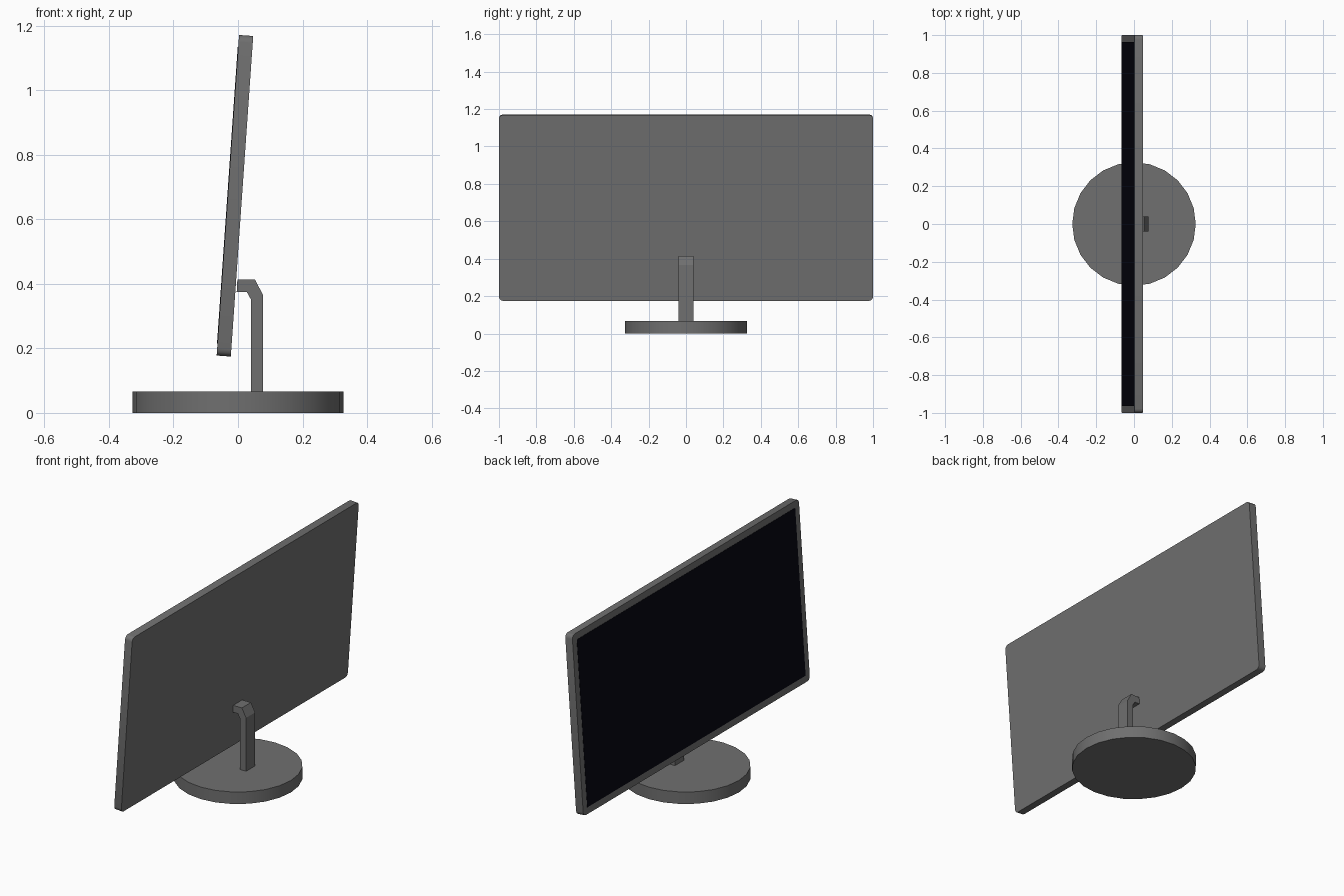
import bpy, bmesh, math
from mathutils import Matrix

if "Cube" in bpy.data.objects:
    bpy.data.objects.remove(bpy.data.objects["Cube"], do_unlink=True)


def material(name, rgb):
    mat = bpy.data.materials.new(name)
    mat.use_nodes = True
    mat.diffuse_color = (*rgb, 1)
    mat.node_tree.nodes["Principled BSDF"].inputs["Base Color"].default_value = (*rgb, 1)
    return mat


grey = material("dark grey", (0.16, 0.16, 0.16))
black = material("screen black", (0.002, 0.002, 0.006))


def add(name, bm, mat, smooth=False):
    bmesh.ops.recalc_face_normals(bm, faces=bm.faces)
    mesh = bpy.data.meshes.new(name)
    bm.to_mesh(mesh)
    bm.free()
    mesh.materials.append(mat)
    obj = bpy.data.objects.new(name, mesh)
    bpy.context.collection.objects.link(obj)
    if smooth:
        bpy.ops.object.select_all(action="DESELECT")
        obj.select_set(True)
        bpy.context.view_layer.objects.active = obj
        bpy.ops.object.shade_smooth_by_angle(angle=math.radians(35))
    return obj


def box(size):
    bm = bmesh.new()
    bmesh.ops.create_cube(bm, size=1)
    bmesh.ops.scale(bm, verts=bm.verts, vec=size)
    return bm


# Tilted panel frame: width, height and thickness share one tilt
TILT = Matrix.Translation((-0.0095, 0, 0.673)) @ Matrix.Rotation(math.radians(4), 4, "Y")
THICK, WIDTH, HEIGHT = 0.044, 2.0, 0.996

# Display housing with rounded corners
bm = box((THICK, WIDTH, HEIGHT))
corners = [e for e in bm.edges if abs(e.verts[0].co.x - e.verts[1].co.x) > 0.01]
bmesh.ops.bevel(bm, geom=corners, offset=0.022, segments=3, profile=0.5, affect="EDGES")
add("display_housing", bm, grey, True).matrix_world = TILT

# Screen plate on the viewing side
border = 0.037
screen = add("screen", box((0.003, WIDTH - 2 * border, HEIGHT - 2 * border)), black)
screen.matrix_world = TILT @ Matrix.Translation((-THICK / 2, 0, 0))

# Bent stand arm, a side profile extruded across y
profile = [(-0.002, 0.414), (0.052, 0.414), (0.078, 0.365), (0.078, 0.066),
           (0.04, 0.066), (0.04, 0.352), (0.027, 0.375), (-0.004, 0.375)]
bm = bmesh.new()
face = bm.faces.new([bm.verts.new((x, -0.04, z)) for x, z in profile])
side = bmesh.ops.extrude_face_region(bm, geom=[face])["geom"]
bmesh.ops.translate(bm, verts=[v for v in side if isinstance(v, bmesh.types.BMVert)],
                    vec=(0, 0.08, 0))
add("stand_arm", bm, grey)

# Round base
bm = bmesh.new()
bmesh.ops.create_cone(bm, cap_ends=True, segments=24, radius1=0.327, radius2=0.327, depth=0.067,
                      matrix=Matrix.Translation((0, 0, 0.0335)))
add("base", bm, grey, True)
